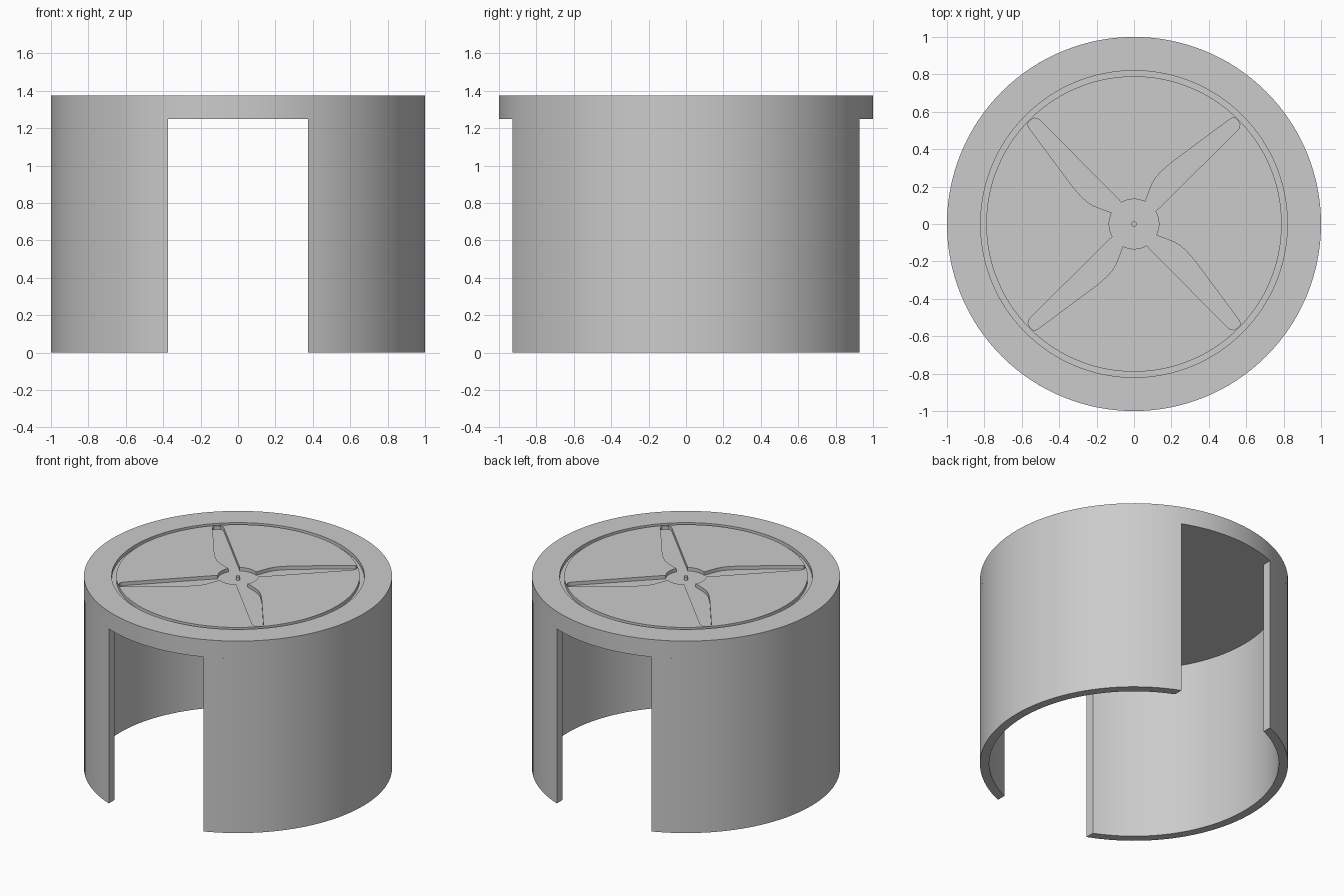
import bpy
import bmesh
from math import acos, atan2, cos, sin, pi, tau

if "Cube" in bpy.data.objects:
    bpy.data.objects.remove(bpy.data.objects["Cube"])

HEIGHT = 1.375      # overall height
CEILING = 1.25      # underside of the top plate
INNER = 0.94        # inside radius of the wall
HALF_GAP = 0.375    # half width of the openings
DEPTH = 0.025       # depth of the engraving
SEGMENTS = 128

grey = bpy.data.materials.new("light grey")
grey.use_nodes = True
grey.diffuse_color = (0.6, 0.6, 0.6, 1)
grey.node_tree.nodes["Principled BSDF"].inputs["Base Color"].default_value = (0.6, 0.6, 0.6, 1)


def make_object(name, bm):
    bmesh.ops.recalc_face_normals(bm, faces=bm.faces)
    mesh = bpy.data.meshes.new(name)
    bm.to_mesh(mesh)
    bm.free()
    mesh.materials.append(grey)
    obj = bpy.data.objects.new(name, mesh)
    bpy.context.collection.objects.link(obj)
    return obj


def activate(obj):
    bpy.ops.object.select_all(action="DESELECT")
    obj.select_set(True)
    bpy.context.view_layer.objects.active = obj


def smooth(obj):
    activate(obj)
    bpy.ops.object.shade_smooth_by_angle(angle=pi / 6)


def prism(name, outline, bottom, top):
    bm = bmesh.new()
    face = bm.faces.new([bm.verts.new((x, y, bottom)) for x, y in outline])
    result = bmesh.ops.extrude_face_region(bm, geom=[face])
    for item in result["geom"]:
        if isinstance(item, bmesh.types.BMVert):
            item.co.z = top
    return make_object(name, bm)


def lathe(name, profile):
    # revolve a profile whose ends both lie on the axis
    bm = bmesh.new()
    first = bm.verts.new((0, 0, profile[0][1]))
    last = bm.verts.new((0, 0, profile[-1][1]))
    rings = [[bm.verts.new((r * cos(tau * i / SEGMENTS), r * sin(tau * i / SEGMENTS), z))
              for i in range(SEGMENTS)] for r, z in profile[1:-1]]
    for i in range(SEGMENTS):
        j = (i + 1) % SEGMENTS
        bm.faces.new((first, rings[0][j], rings[0][i]))
        bm.faces.new((last, rings[-1][i], rings[-1][j]))
        for a, b in zip(rings, rings[1:]):
            bm.faces.new((a[i], a[j], b[j], b[i]))
    return make_object(name, bm)


def curved_wall(name, side):
    # half shell between the front and back openings
    bm = bmesh.new()
    steps = 48
    sections = []
    for i in range(steps + 1):
        t = 2 * i / steps - 1
        section = []
        for radius, z in ((1, 0), (1, CEILING), (INNER, CEILING), (INNER, 0)):
            a = t * acos(HALF_GAP / radius)
            section.append(bm.verts.new((side * radius * cos(a), radius * sin(a), z)))
        sections.append(section)
    for a, b in zip(sections, sections[1:]):
        for k in range(4):
            m = (k + 1) % 4
            bm.faces.new((a[k], a[m], b[m], b[k]))
    bm.faces.new(sections[0])
    bm.faces.new(sections[-1])
    smooth(make_object(name, bm))


# Side walls
curved_wall("left_wall", 1)
curved_wall("right_wall", -1)

# Top plate with a ring groove
floor = HEIGHT - DEPTH
top_plate = lathe("top_plate", [
    (0, CEILING), (1, CEILING), (1, HEIGHT), (0.82, HEIGHT), (0.82, floor),
    (0.79, floor), (0.79, HEIGHT), (0, HEIGHT)])

# Four-bladed propeller outline, blades joined by arcs of the hub
blade = [(0.115, 0.067), (0.55, 0.497), (0.564, 0.515), (0.566, 0.535), (0.555, 0.553),
         (0.537, 0.571), (0.515, 0.562), (0.27, 0.38), (0.19, 0.32), (0.145, 0.28),
         (0.115, 0.246), (0.097, 0.215), (0.083, 0.18), (0.06, 0.119)]
start = atan2(blade[0][1], blade[0][0])
end = atan2(blade[-1][1], blade[-1][0])
outline = []
for quarter in range(4):
    turn = quarter * pi / 2
    c, s = cos(turn), sin(turn)
    outline += [(c * x - s * y, s * x + c * y) for x, y in blade]
    for k in range(1, 8):
        a = turn + end + (start + pi / 2 - end) * k / 8
        outline.append((0.133 * cos(a), 0.133 * sin(a)))
cutter = prism("propeller_cutter", outline, floor, HEIGHT + 0.1)

# Engrave the propeller
cut = top_plate.modifiers.new("engraving", "BOOLEAN")
cut.operation = "DIFFERENCE"
cut.solver = "EXACT"
cut.object = cutter
activate(top_plate)
bpy.ops.object.modifier_apply(modifier=cut.name)
bpy.data.objects.remove(cutter)
smooth(top_plate)

# Centre pin
pin = prism("centre_pin", [(0.014 * cos(tau * i / 16), 0.014 * sin(tau * i / 16))
                           for i in range(16)], floor, HEIGHT)
smooth(pin)
